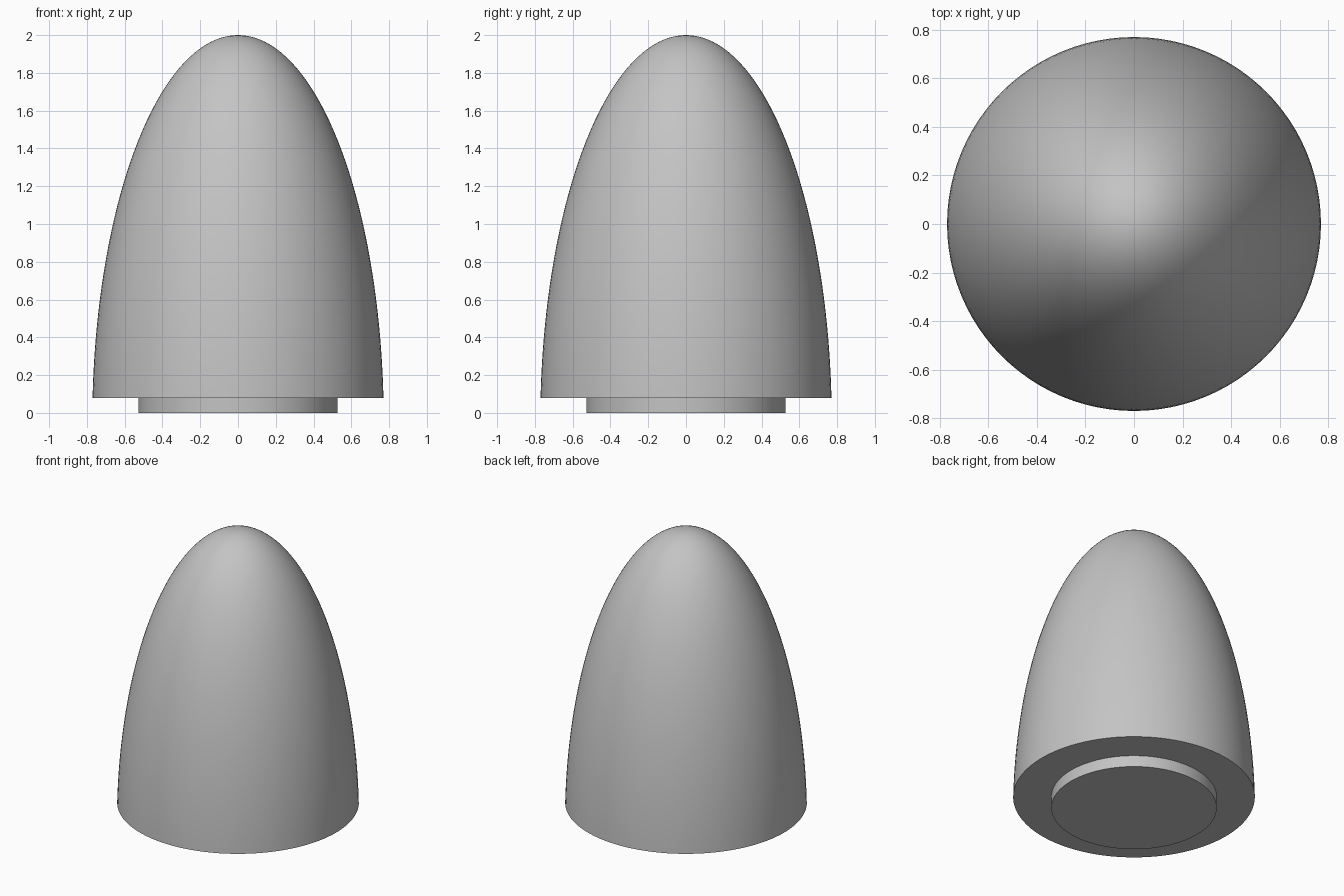
import bpy
import bmesh
import math

cube = bpy.data.objects.get("Cube")
if cube:
    bpy.data.objects.remove(cube, do_unlink=True)

GREY = (0.55, 0.55, 0.55, 1)
grey = bpy.data.materials.new("plain grey")
grey.use_nodes = True
grey.diffuse_color = GREY
grey.node_tree.nodes["Principled BSDF"].inputs["Base Color"].default_value = GREY


def lathe(name, profile, sides=96):
    """Spin a (radius, height) profile, which starts and ends on the axis."""
    bm = bmesh.new()
    verts = [bm.verts.new((r, 0, z)) for r, z in profile]
    edges = [bm.edges.new(pair) for pair in zip(verts, verts[1:])]
    bmesh.ops.spin(bm, geom=verts + edges, cent=(0, 0, 0), axis=(0, 0, 1),
                   angle=math.tau, steps=sides)
    bmesh.ops.remove_doubles(bm, verts=bm.verts, dist=0.0001)
    bmesh.ops.recalc_face_normals(bm, faces=bm.faces)
    mesh = bpy.data.meshes.new(name)
    bm.to_mesh(mesh)
    bm.free()
    mesh.materials.append(grey)
    obj = bpy.data.objects.new(name, mesh)
    bpy.context.collection.objects.link(obj)
    bpy.ops.object.select_all(action="DESELECT")
    obj.select_set(True)
    bpy.context.view_layer.objects.active = obj
    bpy.ops.object.shade_smooth_by_angle(angle=math.radians(35))
    return obj


# Rounded nose: an ellipse cut off just above its widest point
RIM, TIP, CENTRE, WIDTH = 0.08, 2.0, -0.06, 0.772
RINGS = 40
start = math.asin((RIM - CENTRE) / (TIP - CENTRE))
angles = [start + (math.pi / 2 - start) * i / RINGS for i in range(RINGS)]
dome = [(WIDTH * math.cos(a), CENTRE + (TIP - CENTRE) * math.sin(a)) for a in angles]
lathe("nose_dome", [(0, RIM)] + dome + [(0, TIP)])

# Narrow round plug under the dome
PLUG = 0.527
lathe("base_plug", [(0, 0), (PLUG, 0), (PLUG, RIM), (0, RIM)])
